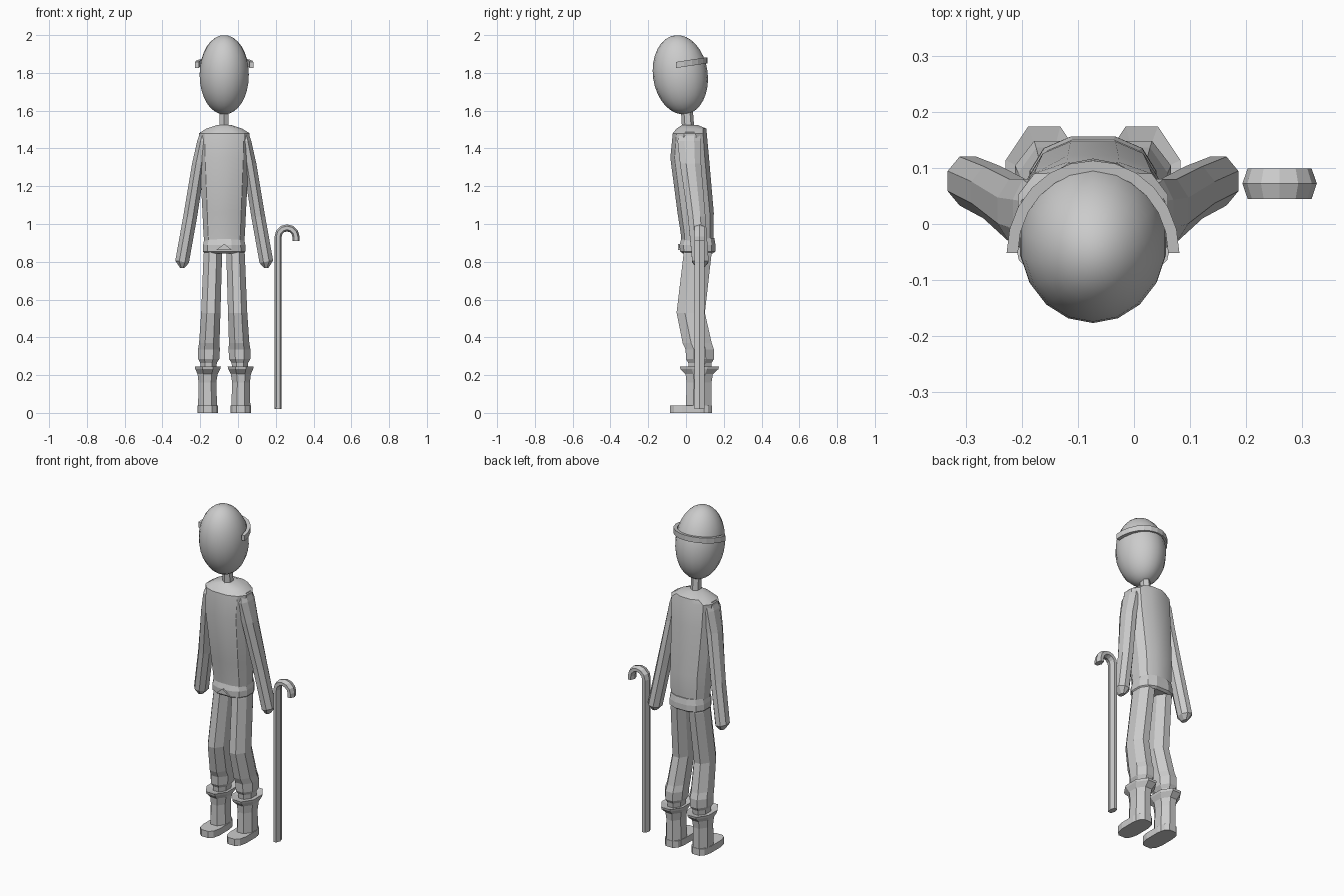
import bpy, bmesh, math
from mathutils import Vector

CX = -0.073  # centre line of the figure (the cane stands off to one side)


def skin(name, rings, x=CX, mirror=False, smooth=None):
    """Join equal-length rings of points into a capped tube."""
    bm = bmesh.new()
    vs = [[bm.verts.new(p) for p in r] for r in rings]
    n = len(vs[0])
    for a, b in zip(vs, vs[1:]):
        for i in range(n):
            bm.faces.new((a[i], a[(i + 1) % n], b[(i + 1) % n], b[i]))
    bm.faces.new(vs[0])
    bm.faces.new(vs[-1])
    bmesh.ops.recalc_face_normals(bm, faces=bm.faces)
    me = bpy.data.meshes.new(name)
    bm.to_mesh(me)
    bm.free()
    ob = bpy.data.objects.new(name, me)
    bpy.context.collection.objects.link(ob)
    ob.location.x = x
    if mirror:
        ob.modifiers.new("Mirror", "MIRROR").use_mirror_merge = False
    if smooth:
        bpy.ops.object.select_all(action="DESELECT")
        ob.select_set(True)
        bpy.context.view_layer.objects.active = ob
        bpy.ops.object.shade_smooth_by_angle(angle=math.radians(smooth))
    return ob


def oval(cx, y0, y1, z, rx, n=8, power=1.0, tilt=0.0):
    """Flat-sided oval from y0 to y1; power < 1 makes it boxier."""
    pts = []
    for i in range(n):
        t = 2 * math.pi * (i + 0.5) / n
        c, s = math.cos(t), math.sin(t)
        pts.append((math.copysign(abs(c) ** power, c), math.copysign(abs(s) ** power, s)))
    mx, my = max(p[0] for p in pts), max(p[1] for p in pts)
    cy, ry = (y0 + y1) / 2, (y1 - y0) / 2
    return [(cx + rx * a / mx, cy + ry * b / my, z + tilt * a / mx) for a, b in pts]


# Head: egg leaning forward
bpy.ops.mesh.primitive_uv_sphere_add(segments=18, ring_count=16, radius=1,
                                     location=(CX, -0.03, 1.79), rotation=(math.radians(8), 0, 0))
head = bpy.context.object
head.name = "head"
head.scale = (0.132, 0.145, 0.211)
bpy.ops.object.shade_smooth()

# Half-ring band round the back of the head
band = []
for i in range(13):
    t = math.pi * i / 12
    ring = []
    for off, dz in ((0, 0), (0, 0.032), (-0.02, 0.032), (-0.02, 0)):
        y = -0.052 + (0.165 + off) * math.sin(t)
        ring.append(((0.154 + off) * math.cos(t), y, 1.826 + 0.15 * (y + 0.052) + dz))
    band.append(ring)
skin("head_band", band)

# Neck
skin("neck", [oval(0, -0.02, 0.045, 1.49, 0.024, 6), oval(0, -0.028, 0.035, 1.62, 0.024, 6)])

# Torso with sloping shoulders
skin("torso", [oval(0, y0, y1, z, rx, 12, 0.8) for y0, y1, z, rx in (
    (-0.022, 0.142, 0.88, 0.104), (-0.028, 0.146, 0.95, 0.110),
    (-0.045, 0.147, 1.06, 0.115), (-0.083, 0.122, 1.35, 0.130),
    (-0.070, 0.110, 1.48, 0.134), (-0.050, 0.108, 1.505, 0.095),
    (-0.020, 0.060, 1.525, 0.035))], smooth=25)

# Belt and its pointed buckle
skin("belt", [oval(0, y0, y1, z, rx, 12, 0.8) for y0, y1, z, rx in (
    (-0.018, 0.142, 0.845, 0.104), (-0.032, 0.156, 0.855, 0.113),
    (-0.034, 0.156, 0.890, 0.112), (-0.024, 0.150, 0.925, 0.104))])
skin("buckle", [[(-0.042, y, 0.862), (0.042, y, 0.862), (0, y, 0.895)] for y in (-0.042, 0.0)])

# Arms: tapered tubes swinging out and back, blunt tips
skin("arm", [oval(x, y0, y1, z, r, 8, 1, t) for x, y0, y1, z, r, t in (
    (-0.105, -0.030, 0.070, 1.475, 0.022, -0.012),
    (-0.112, -0.045, 0.080, 1.440, 0.031, 0),
    (-0.135, -0.032, 0.080, 1.320, 0.035, 0),
    (-0.180, 0.010, 0.103, 1.040, 0.037, 0),
    (-0.223, 0.033, 0.120, 0.800, 0.036, -0.006),
    (-0.222, 0.055, 0.095, 0.768, 0.012, 0))], mirror=True)

# Trouser legs with bent knees and gathered hems
skin("trouser_leg", [oval(x, y0, y1, z, r) for x, y0, y1, z, r in (
    (-0.056, -0.010, 0.138, 0.880, 0.046), (-0.060, -0.013, 0.135, 0.840, 0.049),
    (-0.071, -0.050, 0.100, 0.530, 0.051), (-0.079, -0.018, 0.136, 0.370, 0.054),
    (-0.081, -0.002, 0.148, 0.335, 0.058), (-0.082, 0.000, 0.148, 0.285, 0.056),
    (-0.083, 0.012, 0.136, 0.265, 0.044), (-0.084, 0.016, 0.130, 0.210, 0.040))],
    mirror=True)

# Boots: shaft with flared cuff, and a low rounded foot
skin("boot_shaft", [oval(x, y0, y1, z, r) for x, y0, y1, z, r in (
    (-0.088, 0.000, 0.135, 0.000, 0.050), (-0.088, 0.000, 0.135, 0.045, 0.050),
    (-0.089, 0.003, 0.135, 0.160, 0.047), (-0.088, -0.002, 0.142, 0.205, 0.053),
    (-0.087, -0.030, 0.172, 0.232, 0.066), (-0.087, -0.033, 0.174, 0.245, 0.069),
    (-0.085, 0.005, 0.142, 0.238, 0.045))], mirror=True)
skin("boot_foot", [oval(-0.088, -0.085, 0.137, z, 0.054, 12, 0.65) for z in (0, 0.04)],
     mirror=True)

# Walking cane: flat hexagonal section swept along a hooked path
path = [(0.212, 0.02), (0.212, 0.93)]
for i in range(1, 7):
    t = math.pi * (1 - i / 6)
    path.append((0.2595 + 0.0475 * math.cos(t), 0.932 + 0.0475 * math.sin(t)))
path.append((0.307, 0.91))
section = [(0.0188, 0), (0.0095, 0.027), (-0.0095, 0.027),
           (-0.0188, 0), (-0.0095, -0.027), (0.0095, -0.027)]
rings = []
for i, (px, pz) in enumerate(path):
    a, b = path[max(i - 1, 0)], path[min(i + 1, len(path) - 1)]
    d = (Vector(b) - Vector(a)).normalized()
    rings.append([(px + d.y * u, 0.072 + v, pz - d.x * u) for u, v in section])
skin("cane", rings, x=0)
